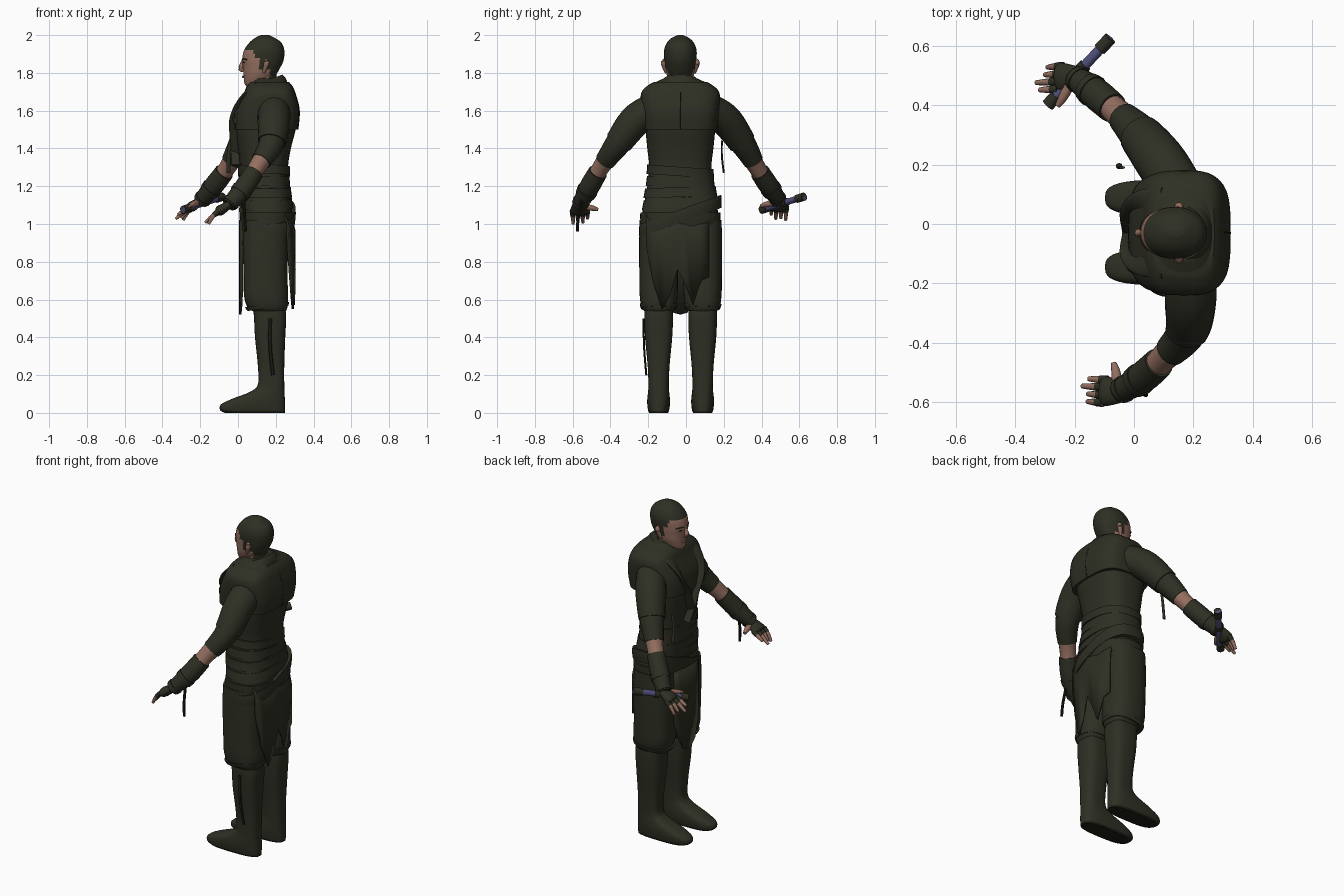
import bpy, bmesh, math
from mathutils import Vector

cube = bpy.data.objects.get("Cube")
if cube:
    bpy.data.objects.remove(cube)


def material(name, *rgb):
    mat = bpy.data.materials.new(name)
    mat.use_nodes = True
    mat.diffuse_color = (*rgb, 1)
    mat.node_tree.nodes["Principled BSDF"].inputs["Base Color"].default_value = (*rgb, 1)
    return mat


OLIVE = material("dark olive cloth", .027, .028, .017)
SKIN = material("skin", .3, .16, .118)
DARK = material("near black trim", .012, .012, .008)
VIOLET = material("violet metal", .08, .08, .2)
MID = -.03          # y of the body's plane of symmetry
made = []


def finish(name, bm, mats, rule=None):
    bmesh.ops.recalc_face_normals(bm, faces=bm.faces)
    if rule:
        for face in bm.faces:
            face.material_index = int(rule(face.calc_center_median()))
    mesh = bpy.data.meshes.new(name)
    bm.to_mesh(mesh)
    bm.free()
    obj = bpy.data.objects.new(name, mesh)
    for mat in mats:
        mesh.materials.append(mat)
    bpy.context.collection.objects.link(obj)
    made.append(obj)
    return obj


def skin_rings(name, rings, mats, rule=None):
    """Joins rings of points into a closed surface."""
    bm = bmesh.new()
    loops = [[bm.verts.new(p) for p in ring] for ring in rings]
    count = len(loops[0])
    for low, high in zip(loops, loops[1:]):
        for i in range(count):
            j = (i + 1) % count
            bm.faces.new((low[i], low[j], high[j], high[i]))
    bm.faces.new(loops[0])
    bm.faces.new(loops[-1])
    return finish(name, bm, mats, rule)


def sample(rows, t):
    """Smooth curve through rows, t counted in rows."""
    last = len(rows) - 1
    i = min(int(t), last - 1)
    u = t - i
    a, b, c, d = (Vector(rows[max(0, min(last, k))]) for k in range(i - 1, i + 3))
    return b + (c - a) * (u / 2) + (a * 2 - b * 5 + c * 4 - d) * (u * u / 2) + (b * 3 - a - c * 3 + d) * (u ** 3 / 2)


def stack(name, rows, mats, cy=MID, power=2.5, tilt=(0, 0), grow=0, span=None, rule=None, sub=5, segs=36):
    """Horizontal rounded sections; each row is height, front, back, half width."""
    start, end = span or (0, len(rows) - 1)
    steps = max(2, math.ceil((end - start) * sub))
    rings = []
    for s in range(steps + 1):
        z, front, back, half = sample(rows, start + (end - start) * s / steps)
        mid, depth = (front + back) / 2, (back - front) / 2 + grow
        ring = []
        for k in range(segs):
            c, q = math.cos(math.tau * k / segs), math.sin(math.tau * k / segs)
            x = depth * math.copysign(abs(c) ** (2 / power), c)
            y = (half + grow) * math.copysign(abs(q) ** (2 / power), q)
            ring.append((mid + x, cy + y, z + tilt[0] * x + tilt[1] * y))
        rings.append(ring)
    return skin_rings(name, rings, mats, rule)


def tube(name, path, radii, mat, flat=1, span=None, grow=0, sub=5, segs=16):
    """Round or flattened limb along a smooth path."""
    rows = [(*p, r) for p, r in zip(path, radii)]
    start, end = span or (0, len(rows) - 1)
    steps = max(2, math.ceil((end - start) * sub))
    pts = [sample(rows, start + (end - start) * s / steps) for s in range(steps + 1)]
    rings = []
    for i, p in enumerate(pts):
        along = (pts[min(i + 1, steps)] - pts[max(i - 1, 0)]).xyz.normalized()
        ref = Vector((0, 1, 0)) if abs(along.z) > .97 else Vector((0, 0, 1))
        side = along.cross(ref).normalized()
        up = side.cross(along)
        r = max(p[3] + grow, .001)
        rings.append([p.xyz + side * r * math.cos(a) + up * r * flat * math.sin(a)
                      for a in (math.tau * k / segs for k in range(segs))])
    return skin_rings(name, rings, [mat])


def panel(name, y0, y1, top, hem, x_at):
    """Thin hanging cloth with a ragged hem."""
    bm = bmesh.new()
    cols = []
    for i, low in enumerate(hem):
        y = y0 + (y1 - y0) * i / (len(hem) - 1)
        cols.append([bm.verts.new((x_at(y, f), y, top + (low - top) * f)) for f in (0, .3, 1)])
    for a, b in zip(cols, cols[1:]):
        for k in range(2):
            bm.faces.new((a[k], b[k], b[k + 1], a[k + 1]))
    obj = finish(name, bm, [OLIVE])
    mod = obj.modifiers.new("thickness", "SOLIDIFY")
    mod.thickness = .012
    mod.offset = 0


# Torso, yoke and collar
torso = [(.97, .03, .275, .195), (1.06, .025, .288, .2), (1.18, .015, .27, .178), (1.3, .01, .265, .165),
         (1.4, 0, .28, .175), (1.5, -.01, .305, .185), (1.6, 0, .315, .195), (1.69, .04, .295, .198),
         (1.735, .06, .275, .16), (1.77, .1, .24, .09)]
stack("tunic", torso, [OLIVE], power=2.7)
stack("shoulder_yoke", torso, [OLIVE], grow=.01, span=(5, 8.4), power=3.6)
stack("collar", [(1.69, .03, .27, .13), (1.74, .05, .25, .105), (1.76, .06, .235, .09)], [OLIVE], tilt=(.35, 0))
tube("back_seam", [(.316, MID, 1.5), (.323, MID, 1.6), (.302, MID, 1.69), (.28, MID, 1.735)],
     [.004] * 4, DARK, segs=6)

# Overlapping chest lapels and small chest pouch
for side, label in ((-1, "left"), (1, "right")):
    tube(label + "_lapel", [(.1, MID + side * .11, 1.74), (.03, MID + side * .1, 1.67),
                            (-.002, MID + side * .07, 1.56), (.003, MID + side * .02, 1.42),
                            (.012, MID - side * .03, 1.31)], [.045] * 5, OLIVE, flat=.3)
tube("chest_pouch", [(.01, -.14, 1.5), (.0, -.14, 1.56), (.03, -.14, 1.63)], [.02, .026, .016], OLIVE)
tube("chest_strap", [(-.04, .19, 1.44), (-.05, .19, 1.36), (-.05, .2, 1.27)], [.01] * 3, OLIVE, flat=.5, segs=8)

# Wrapped waist bands and the slanted hip sash
for k in range(4):
    low = 1.25 + k * .45
    stack("waist_wrap", torso, [OLIVE], grow=.008 + .003 * (k % 2), span=(low, low + .42),
          tilt=(0, .08 - .05 * k))
stack("hip_sash", torso, [OLIVE], grow=.018, span=(.5, 1.15), tilt=(0, .36))
stack("belt", torso, [OLIVE], grow=.012, span=(.3, 1))

# Hanging cloth front and back
panel("back_cloth", -.21, .12, 1.06, [.88, .68, .55, .62, .76, .68, .57, .7, .72],
      lambda y, f: .276 - 1.1 * (y - MID) ** 2 + .024 * min(1, f * 3))
panel("front_cloth", -.14, .08, 1.02, [.66, .56, .53, .52, .53, .6, .7],
      lambda y, f: .012 + .8 * (y - MID) ** 2)

# Trousers and boots
leg = [(.535, .085, .25, .072), (.56, .05, .262, .09), (.62, .032, .266, .1), (.72, .03, .262, .102),
       (.9, .025, .265, .103), (1.02, .03, .26, .1)]
boot = [(0, -.07, .25, .05), (.015, -.095, .25, .056), (.045, -.09, .25, .06), (.075, -.03, .248, .06),
        (.11, .06, .246, .056), (.15, .105, .245, .054), (.25, .105, .245, .058), (.4, .09, .25, .072),
        (.5, .085, .255, .076), (.56, .08, .25, .074)]
for label, cy, side in (("left", -.145, -1), ("right", .088, 1)):
    stack(label + "_trouser_leg", leg, [OLIVE], cy=cy)
    stack(label + "_trouser_fold", leg, [OLIVE], cy=cy, grow=.006, span=(.8, 1.3), tilt=(.12, 0))
    stack(label + "_boot", boot, [OLIVE, DARK], cy=cy, power=2.9, rule=lambda c: c.z < .012)
tube("boot_strap", [(.17, -.225, .5), (.17, -.222, .35), (.185, -.21, .2)], [.009] * 3, DARK, flat=.6, segs=8)

# Arms with bare elbows, bracers and fingerless gloves
arms = {"left": [(.19, -.15, 1.62), (.19, -.265, 1.55), (.175, -.365, 1.42), (.1, -.45, 1.3), (.03, -.515, 1.19), (-.05, -.565, 1.1)],
        "right": [(.16, .1, 1.62), (.09, .21, 1.55), (.015, .305, 1.42), (-.055, .375, 1.3), (-.13, .44, 1.2), (-.2, .495, 1.12)]}
girth = [.078, .08, .067, .05, .05, .036]
for label, path in arms.items():
    inner = 1 if label == "left" else -1
    tube(label + "_sleeve", path, girth, OLIVE, span=(0, 2.72))
    tube(label + "_short_sleeve", path, girth, OLIVE, span=(.1, 1.9), grow=.006)
    tube(label + "_elbow", path, girth, SKIN, span=(2.5, 3.6), grow=-.004)
    tube(label + "_bracer", path, girth, OLIVE, span=(3.24, 5), grow=.003)
    for t in (4.1, 4.7):
        tube(label + "_bracer_band", path, girth, OLIVE, span=(t, t + .2), grow=.007)
    wrist = Vector(path[-1])
    reach = Vector((-.095, .005 * inner, -.06)).normalized()
    across = Vector((.2 * inner, inner, 0)).normalized()
    palm = [wrist + reach * d for d in (-.01, .02, .055, .07)]
    tube(label + "_glove", palm, [.036, .044, .05, .038], OLIVE, flat=.55)
    for k in range(4):
        base = wrist + reach * .055 + across * (k - 1.5) * .026
        droop = Vector((.004, 0, -.01)) * (3 - k)
        length = .1 if k == 2 else .076
        knuckle = base + reach * length * .5 + droop * .3
        tube(label + "_finger", [base, knuckle, base + reach * length + droop],
             [.013, .012, .008], SKIN, segs=10)
        tube(label + "_glove_finger", [base, base.lerp(knuckle, .8)], [.015, .014], OLIVE, segs=10)
    root = wrist + reach * .015 + across * .03
    tube(label + "_thumb", [root, root + across * .04 + reach * .015, root + across * .068 + reach * .03],
         [.018, .015, .009], SKIN, segs=10)
tube("left_glove_strap", [(.03, -.55, 1.13), (.035, -.57, 1.04), (.04, -.575, .96)], [.008] * 3, DARK, segs=8)

# Metal handle held in the right hand
butt, tip = Vector((-.29, .4, 1.075)), Vector((-.08, .625, 1.145))
line = [butt.lerp(tip, k / 4) for k in range(5)]
tube("handle", line, [.017] * 5, VIOLET)
for start, end in ((0, .6), (2.1, 2.4), (3.3, 4)):
    tube("handle_collar", line, [.017] * 5, OLIVE, span=(start, end), grow=.005)

# Head: the face is skin, the cropped hair shares the cloth colour
skull = [(1.725, .05, .1, .03), (1.745, .034, .15, .05), (1.79, .03, .2, .072), (1.83, .027, .225, .08),
         (1.87, .022, .242, .085), (1.92, .032, .245, .086), (1.96, .06, .23, .071), (1.985, .09, .195, .046),
         (2, .12, .165, .014)]
stack("head", skull, [OLIVE, SKIN], power=2.15, segs=48, sub=6,
      rule=lambda c: c.z < 1.922 and c.x < (.085 if c.z > 1.875 else .115 if c.z > 1.82 else .17))
stack("neck", [(1.66, .08, .22, .07), (1.73, .075, .2, .062), (1.8, .08, .205, .06)], [OLIVE, SKIN],
      power=2, rule=lambda c: c.x < .16)
tube("nose", [(.028, MID, 1.868), (.02, MID, 1.845), (.015, MID, 1.824), (.03, MID, 1.81)],
     [.008, .01, .014, .009], SKIN, segs=12)
tube("lips", [(.036, MID - .025, 1.778), (.028, MID, 1.78), (.036, MID + .025, 1.778)], [.003, .007, .003], SKIN, segs=8)
for side, label in ((-1, "left"), (1, "right")):
    tube(label + "_ear", [(.135, MID + side * .076, 1.8), (.145, MID + side * .084, 1.83),
                          (.152, MID + side * .088, 1.855), (.148, MID + side * .083, 1.872)],
         [.007, .012, .015, .007], SKIN, segs=12)
    tube(label + "_brow", [(.023, MID + side * .014, 1.87), (.029, MID + side * .035, 1.875),
                           (.049, MID + side * .058, 1.869)], [.004] * 3, OLIVE, segs=8)
    tube(label + "_eye", [(.028, MID + side * .022, 1.856), (.032, MID + side * .033, 1.857),
                          (.04, MID + side * .046, 1.856)], [.002, .005, .002], DARK, segs=8)

# Smooth shading with crisp edges
for obj in bpy.context.selected_objects:
    obj.select_set(False)
for obj in made:
    obj.select_set(True)
bpy.context.view_layer.objects.active = made[0]
bpy.ops.object.shade_smooth_by_angle(angle=math.radians(40))
